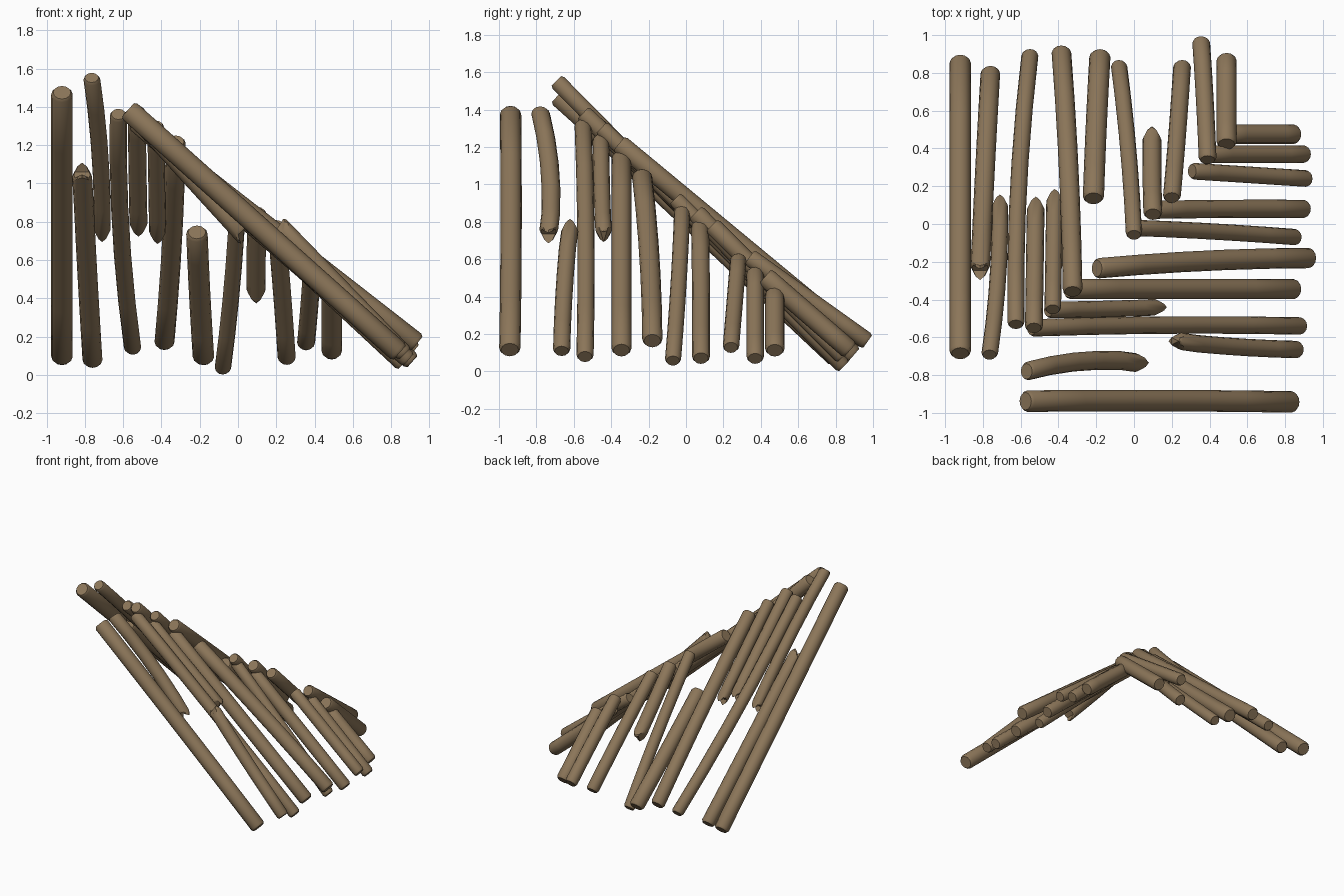
import bpy, bmesh, math
from mathutils import Vector

if "Cube" in bpy.data.objects:
    bpy.data.objects.remove(bpy.data.objects["Cube"])

wood = bpy.data.materials.new("brown_wood")
wood.diffuse_color = (0.26, 0.18, 0.10, 1)
wood.use_nodes = True
wood.node_tree.nodes["Principled BSDF"].inputs["Base Color"].default_value = wood.diffuse_color
SIDES = 12

# Each log: sideways position (low, middle, high), run (low end, high end),
# height (low end, high end), radius, splintered end ("", "low", "high")
BACK = [
    (-.92, -.92, -.92, .90, -.72, .05, 1.51, .056, ""),
    (-.76, -.79, -.815, .84, -.29, .035, 1.10, .052, "high"),
    (-.71, -.72, -.765, .15, -.72, .70, 1.58, .044, "low"),
    (-.55, -.612, -.625, .93, -.56, .105, 1.39, .045, ""),
    (-.52, -.525, -.53, .14, -.58, .73, 1.41, .047, "low"),
    (-.42, -.425, -.43, .18, -.48, .69, 1.33, .044, "low"),
    (-.385, -.345, -.325, .95, -.39, .13, 1.25, .052, ""),
    (-.18, -.20, -.215, .93, .10, .05, .78, .056, ""),
    (-.08, -.03, 0, .87, -.085, 0, .95, .043, ""),
    (.095, .095, .10, .51, .02, .38, .88, .050, "low"),
    (.255, .23, .20, .87, .11, .05, .81, .047, ""),
    (.355, .375, .39, 1.0, .31, .13, .64, .047, ""),
    (.49, .49, .49, .91, .39, .08, .54, .053, ""),
]
RIGHT = [
    (-.942, -.935, -.938, .88, -.61, .08, 1.42, .057, ""),
    (-.735, -.725, -.78, .07, -.60, .69, 1.42, .050, "low"),
    (-.665, -.65, -.62, .90, .19, .08, .81, .046, "high"),
    (-.54, -.535, -.55, .92, -.57, .05, 1.35, .046, ""),
    (-.44, -.45, -.455, .17, -.48, .70, 1.27, .044, "low"),
    (-.345, -.345, -.345, .89, -.38, .08, 1.18, .053, ""),
    (-.18, -.195, -.235, .97, -.23, .13, 1.08, .054, ""),
    (-.07, -.04, -.02, .89, -.04, .03, .90, .043, ""),
    (.08, .08, .075, .94, .06, .04, .81, .048, ""),
    (.24, .26, .28, .95, .28, .10, .63, .044, ""),
    (.37, .37, .37, .94, .36, .04, .56, .046, ""),
    (.475, .475, .475, .89, .46, .08, .45, .052, ""),
]


def make_log(name, row, along_y):
    s0, s1, s2, a, b, z0, z1, r, broken = row
    # pull the axis ends in from the outer extents
    low = r * (.3 if broken == "low" else .62)
    high = r * (.3 if broken == "high" else .62)
    p0, p1 = Vector((a - low, z0 + low)), Vector((b + high, z1 - high))
    length = (p1 - p0).length
    side = Vector((1, 0, 0)) if along_y else Vector((0, 1, 0))
    run = Vector((0, 1, 0)) if along_y else Vector((1, 0, 0))
    axis = (run * (p1.x - p0.x) + Vector((0, 0, p1.y - p0.y))).normalized()
    up = axis.cross(side)
    c = .015 / length
    rings = [(0, .82), (c, 1), (.2, 1), (.4, 1), (.6, 1), (.8, 1), (1 - c, 1), (1, .82)]
    bm = bmesh.new()
    loops = []
    for i, (t, k) in enumerate(rings):
        s = s0 * (1 - t) * (1 - 2 * t) + 4 * s1 * t * (1 - t) + s2 * t * (2 * t - 1)
        p = p0.lerp(p1, t)
        centre = side * s + run * p.x + Vector((0, 0, p.y))
        loop = []
        for j in range(SIDES):
            ang = 2 * math.pi * j / SIDES
            v = centre + (side * math.cos(ang) + up * math.sin(ang)) * r * k
            # splintered ends come to a wedge
            cut = r * 1.1 * abs(math.cos(ang)) + (.2 * r if j % 2 else 0)
            if broken == "low" and i < 2:
                v += axis * cut
            if broken == "high" and i > 5:
                v -= axis * cut
            loop.append(bm.verts.new(v))
        loops.append(loop)
    for la, lb in zip(loops, loops[1:]):
        for j in range(SIDES):
            n = (j + 1) % SIDES
            bm.faces.new((la[j], la[n], lb[n], lb[j]))
    bm.faces.new(loops[0])
    bm.faces.new(loops[-1])
    bmesh.ops.triangulate(bm, faces=[f for f in bm.faces if len(f.verts) > 4])
    bmesh.ops.recalc_face_normals(bm, faces=bm.faces)
    me = bpy.data.meshes.new(name)
    bm.to_mesh(me)
    bm.free()
    me.materials.append(wood)
    ob = bpy.data.objects.new(name, me)
    bpy.context.collection.objects.link(ob)
    ob.select_set(True)
    bpy.context.view_layer.objects.active = ob


# Logs sloping to the back, then logs sloping to the right
for i, row in enumerate(BACK):
    make_log(f"back_log_{i + 1}", row, True)
for i, row in enumerate(RIGHT):
    make_log(f"right_log_{i + 1}", row, False)
bpy.ops.object.shade_smooth_by_angle(angle=math.radians(35))
